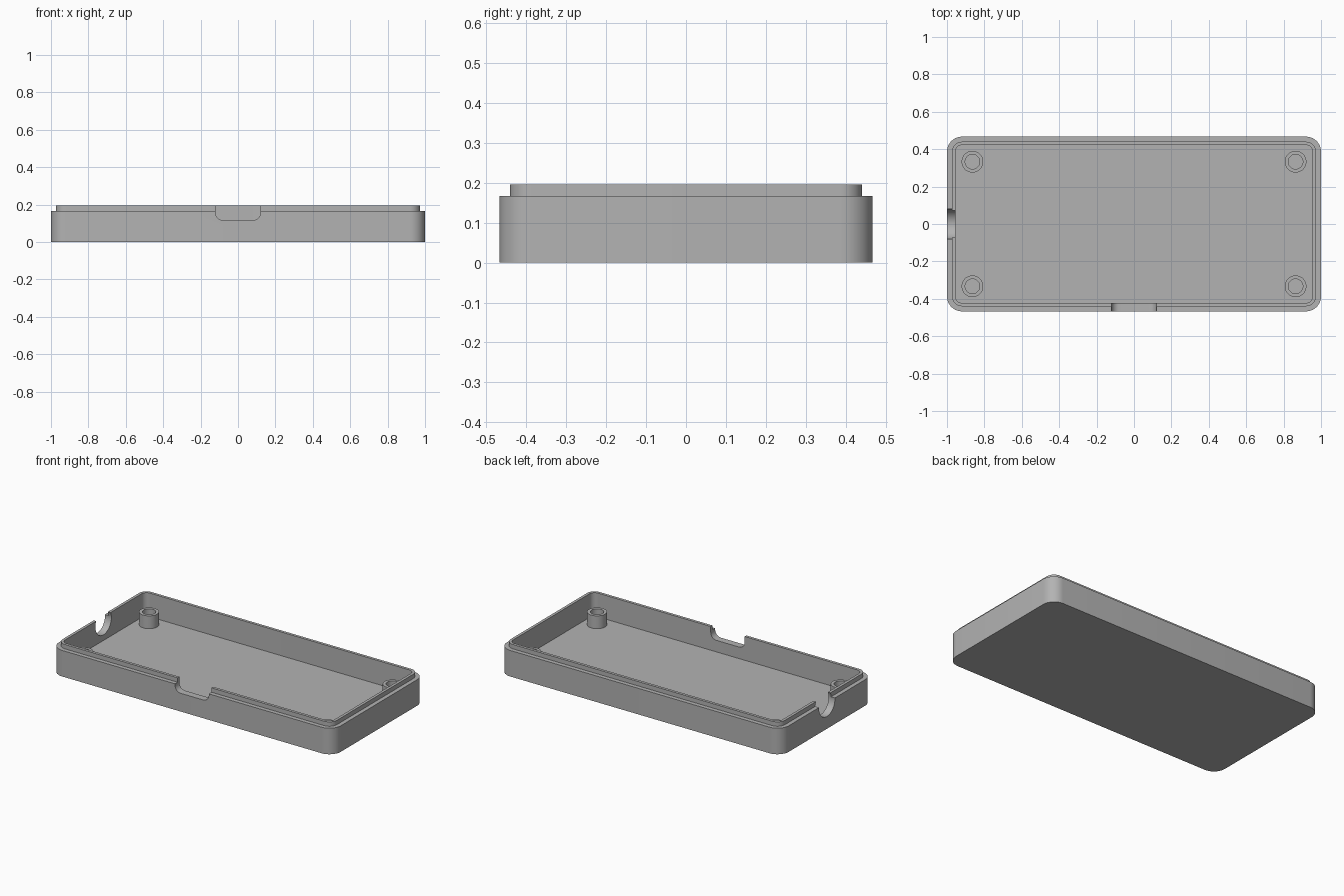
import bpy, bmesh, math
from mathutils import Matrix

if "Cube" in bpy.data.objects:
    bpy.data.objects.remove(bpy.data.objects["Cube"], do_unlink=True)

HALF_X, HALF_Y, CORNER = 1.0, 0.467, 0.08
FLOOR = 0.043

grey = bpy.data.materials.new("plain grey")
grey.use_nodes = True
colour = (0.45, 0.45, 0.45, 1)
grey.diffuse_color = colour
grey.node_tree.nodes["Principled BSDF"].inputs["Base Color"].default_value = colour


def rounded_ring(inset, steps=10):
    """Outline of the case, moved inwards by inset."""
    r = CORNER - inset
    points = []
    for k, (sx, sy) in enumerate([(1, 1), (-1, 1), (-1, -1), (1, -1)]):
        for i in range(steps + 1):
            a = (k + i / steps) * math.pi / 2
            points.append((sx * (HALF_X - CORNER) + r * math.cos(a),
                           sy * (HALF_Y - CORNER) + r * math.sin(a)))
    return points


def circle_ring(radius, steps=40):
    return [(radius * math.cos(2 * math.pi * i / steps),
             radius * math.sin(2 * math.pi * i / steps)) for i in range(steps)]


def loft(name, rings, matrix=Matrix()):
    """Join (outline, height) rings into a closed solid."""
    bm = bmesh.new()
    loops = [[bm.verts.new((x, y, z)) for x, y in pts] for pts, z in rings]
    for a, b in zip(loops, loops[1:]):
        for i in range(len(a)):
            j = (i + 1) % len(a)
            bm.faces.new((a[i], a[j], b[j], b[i]))
    bm.faces.new(loops[0][::-1])
    bm.faces.new(loops[-1])
    bm.transform(matrix)
    bmesh.ops.recalc_face_normals(bm, faces=bm.faces)
    mesh = bpy.data.meshes.new(name)
    bm.to_mesh(mesh)
    bm.free()
    mesh.materials.append(grey)
    obj = bpy.data.objects.new(name, mesh)
    bpy.context.collection.objects.link(obj)
    return obj


def smooth(obj):
    bpy.ops.object.select_all(action='DESELECT')
    obj.select_set(True)
    bpy.context.view_layer.objects.active = obj
    bpy.ops.object.shade_smooth_by_angle(angle=math.radians(30))


def cut(obj, cutter):
    mod = obj.modifiers.new("notch", 'BOOLEAN')
    mod.object = cutter
    mod.solver = 'EXACT'
    bpy.context.view_layer.objects.active = obj
    bpy.ops.object.modifier_apply(modifier=mod.name)
    bpy.data.objects.remove(cutter, do_unlink=True)


# Tray: outer wall, stepped lip and hollow inside
profile = [(0, 0), (0, 0.167), (0.027, 0.167), (0.027, 0.195),
           (0.045, 0.195), (0.045, FLOOR)]
tray = loft("tray", [(rounded_ring(inset), z) for inset, z in profile])

# Front slot with rounded lower corners
w, low, r = 0.12, 0.117, 0.04
slot = [(w, 0.3), (-w, 0.3)]
for side, start in ((-1, math.pi), (1, 1.5 * math.pi)):
    for i in range(9):
        a = start + i / 8 * math.pi / 2
        slot.append((side * (w - r) + r * math.cos(a), low + r + r * math.sin(a)))
cut(tray, loft("slot_cutter", [(slot, 0.38), (slot, 0.6)],
               Matrix.Rotation(math.pi / 2, 4, 'X')))

# Round cable opening in the right-hand end
turn = Matrix.Translation((0, 0, 0.16)) @ Matrix.Rotation(-math.pi / 2, 4, 'Y')
cut(tray, loft("cable_cutter", [(circle_ring(0.081), 0.93), (circle_ring(0.081), 1.1)], turn))
smooth(tray)

# Four hollow screw posts
for sx, x_name in ((1, "left"), (-1, "right")):
    for sy, y_name in ((-1, "front"), (1, "back")):
        post = loft(f"screw_post_{y_name}_{x_name}",
                    [(circle_ring(0.058), FLOOR - 0.01), (circle_ring(0.058), 0.125),
                     (circle_ring(0.039), 0.125), (circle_ring(0.039), FLOOR + 0.001)],
                    Matrix.Translation((sx * 0.864, sy * 0.333, 0)))
        smooth(post)
